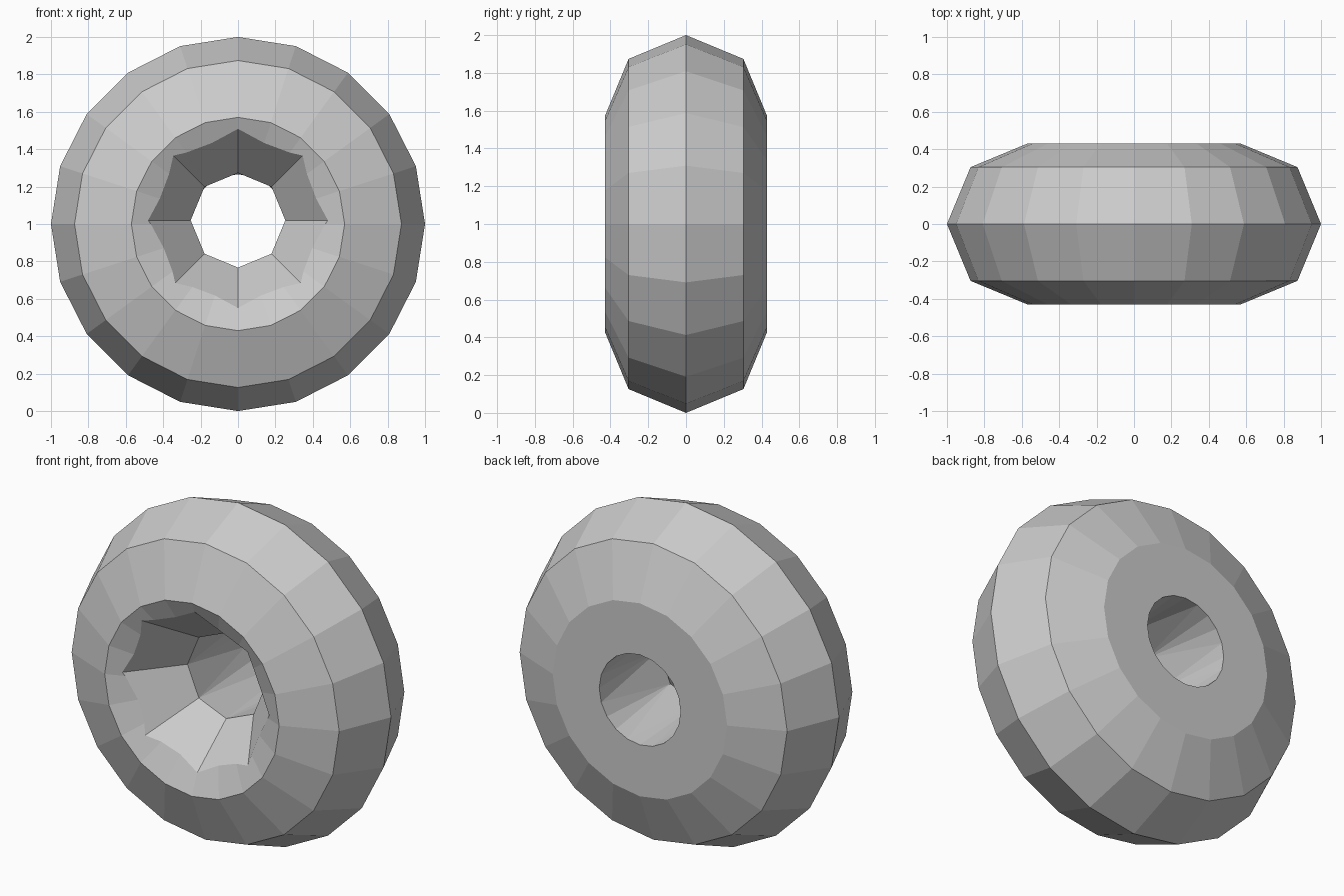
import bpy, bmesh
from math import sin, cos, tau

if "Cube" in bpy.data.objects:
    bpy.data.objects.remove(bpy.data.objects["Cube"])


def ring(bm, count, radius, y, cz=1.0):
    """Loop of vertices around the y axis; returns its edges."""
    vs = [bm.verts.new((radius * sin(tau * i / count), y, cz + radius * cos(tau * i / count)))
          for i in range(count)]
    return [bm.edges.new((vs[i], vs[(i + 1) % count])) for i in range(count)]


def loft(name, rings, front_tip=None):
    """Skin a list of (count, radius, y, centre z) rings and close both ends."""
    bm = bmesh.new()
    loops = [ring(bm, *r) for r in rings]
    for a, b in zip(loops, loops[1:]):
        bmesh.ops.bridge_loops(bm, edges=a + b)
    if front_tip:
        tip = bm.verts.new(front_tip)
        for e in loops[0]:
            bm.faces.new((e.verts[0], e.verts[1], tip))
    else:
        bmesh.ops.contextual_create(bm, geom=loops[0])
    bmesh.ops.contextual_create(bm, geom=loops[-1])
    bmesh.ops.recalc_face_normals(bm, faces=bm.faces)
    me = bpy.data.meshes.new(name)
    bm.to_mesh(me)
    bm.free()
    ob = bpy.data.objects.new(name, me)
    bpy.context.collection.objects.link(ob)
    return ob


# Tyre body: 20 sides, faceted round section, dished front, flat back
N = 20
wheel = loft("wheel", [(N, 0.57, -0.43, 1.0), (N, 0.874, -0.304, 1.0), (N, 1.0, 0.0, 1.0),
                       (N, 0.874, 0.304, 1.0), (N, 0.57, 0.43, 1.0)],
             front_tip=(0, -0.194, 1.0))

# Hub opening: eight-sided funnel in front, blending to a round hole at the back
cutter = loft("hub_cutter", [(8, 0.645, -0.60, 1.02), (8, 0.253, -0.11, 1.02),
                             (N, 0.266, 0.43, 1.0), (N, 0.266, 0.50, 1.0)])
cutter.hide_render = True
cutter.hide_viewport = True

cut = wheel.modifiers.new("hub_opening", 'BOOLEAN')
cut.operation = 'DIFFERENCE'
cut.solver = 'EXACT'
cut.object = cutter
